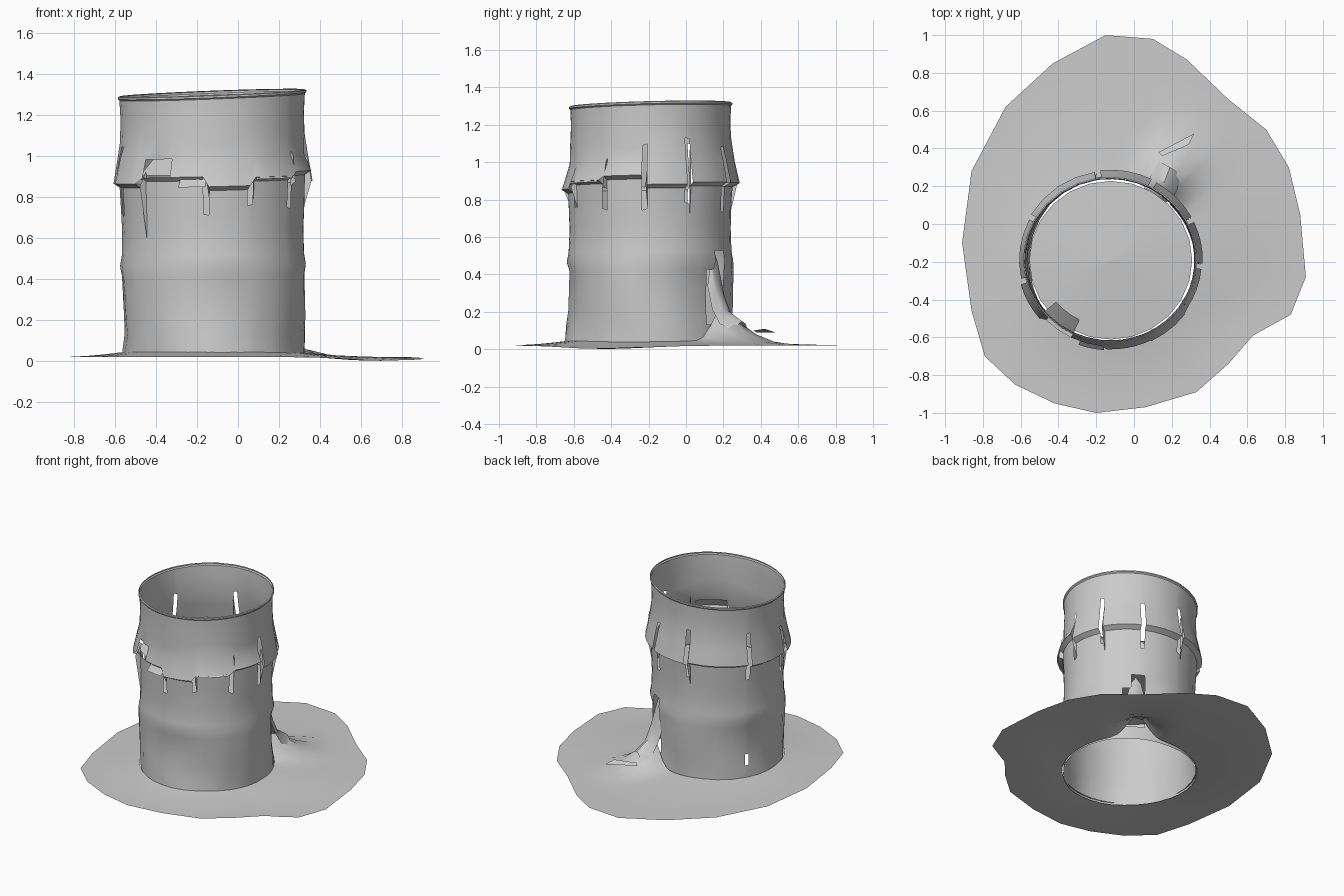
import bpy, bmesh, random
from math import sin, cos, radians, degrees, atan2, exp

random.seed(4)
cube = bpy.data.objects.get("Cube")
if cube:
    bpy.data.objects.remove(cube, do_unlink=True)

# One plain grey for everything
grey = bpy.data.materials.new("plain grey")
grey.use_nodes = True
grey.diffuse_color = (0.6, 0.6, 0.6, 1)
bsdf = next(n for n in grey.node_tree.nodes if n.type == 'BSDF_PRINCIPLED')
bsdf.inputs["Base Color"].default_value = grey.diffuse_color
bsdf.inputs["Roughness"].default_value = 0.8

CX, CY = -0.12, -0.195


def finish(name, bm, angle=35):
    mesh = bpy.data.meshes.new(name)
    bm.to_mesh(mesh)
    bm.free()
    ob = bpy.data.objects.new(name, mesh)
    bpy.context.collection.objects.link(ob)
    mesh.materials.append(grey)
    bpy.ops.object.select_all(action='DESELECT')
    ob.select_set(True)
    bpy.context.view_layer.objects.active = ob
    bpy.ops.object.shade_smooth_by_angle(angle=radians(angle))


def grid(name, rows, closed=False, skip=lambda r, c: False):
    """Skin a list of equal rows of points, leaving out skipped cells."""
    bm = bmesh.new()
    vs = [[bm.verts.new(p) for p in row] for row in rows]
    n = len(rows[0])
    for r in range(len(rows) - 1):
        for c in range(n if closed else n - 1):
            if not skip(r, c):
                d = (c + 1) % n
                bm.faces.new((vs[r][c], vs[r][d], vs[r + 1][d], vs[r + 1][c]))
    loose = [v for v in bm.verts if not v.link_faces]
    bmesh.ops.delete(bm, geom=loose, context='VERTS')
    finish(name, bm)


def plate(name, pts):
    bm = bmesh.new()
    bm.faces.new([bm.verts.new(p) for p in pts])
    finish(name, bm)


def wall_point(a, z, dr=0.0):
    x = (0.44 + 0.01 * z + dr) * cos(a)
    y = (0.44 - 0.008 * z + dr) * sin(a)
    lean = z / 1.3 * (0.038 * x + 0.025 * y)
    return (CX - 0.005 * z + x, CY + 0.005 * z + y, z + lean)


# Barrel wall: buckled panels parted by upright slits at these angles
slits = [-4, 27, 62, 98, 151, 194, 222, 266, 294, 326]
flare = [0.04, 0.04, 0.045, 0.04, 0.035, 0.045, 0.025, 0.04, 0.04, 0.035]
crease = [-0.01, 0, 0, 0.01, 0, 0, 0.03, -0.02, 0.02, 0.04]
COLS = 5
FIRST_FRONT = 6          # panels from here on face the front
profile = [(0.03, 0.006), (0.13, 0), (0.21, 0), (0.42, 0), (0.47, 0.009),
           (0.52, 0), (0.64, -0.004), (0.75, 0), (0.86, 0), (0.88, 0),
           (1.0, 0), (1.09, 0), (1.2, -0.004), (1.29, 0), (1.297, 0.007),
           (1.306, 0.007), (1.31, 0)]
rows = []
for r, (z, dr) in enumerate(profile):
    row = []
    for s, start in enumerate(slits):
        end = slits[s + 1] if s + 1 < len(slits) else slits[0] + 360
        back = s < FIRST_FRONT
        for i in range(COLS):
            a = radians(start + 1.8 + (end - start - 3.6) * i / (COLS - 1))
            zz, d = z, dr
            if r == 8:
                zz += crease[s]
                d += flare[s] * 0.15
            elif r == 9:
                zz += crease[s]
                d += flare[s]
            elif r == 10 and back:
                d += flare[s] * 0.4
            elif r in (7, 11):
                zz += 0.03 * sin(5 * a)
            elif r < 4:
                d += 0.008 * sin(3 * a + r) + random.uniform(-0.003, 0.003)
            row.append(wall_point(a, zz, d))
    rows.append(row)


def wall_gap(r, c):
    sector, col = divmod(c, COLS)
    if col == COLS - 1:
        front = FIRST_FRONT <= sector + 1 < len(slits)
        slit = 7 <= r <= (8 if front else 10)
        vent = sector == 3 and r == 1
    else:
        slit = vent = False
    tear = c in (8, 9) and 1 <= r <= 4 or c == 7 and 1 <= r <= 2
    curled_out = sector == 6 and col < 2 and r == 9
    return slit or vent or tear or curled_out


grid("barrel_wall", rows, True, wall_gap)

# Bent tabs hanging beside the slits
for angle, low, high in ((-4, 0.75, 1.0), (27, 0.7, 1.05), (98, 0.72, 1.05),
                         (222, 0.6, 0.94), (266, 0.79, 0.93),
                         (294, 0.76, 0.92), (326, 0.85, 1.02)):
    a = radians(angle + 2)
    plate("slit_tab", [wall_point(a, low), wall_point(a - 0.02, 0.87, 0.035),
                       wall_point(a, high - 0.02, 0.015), wall_point(a, high)])

# Curled flaps: one folded inward, the others outward
for start, end, z0, z1, d0, d1 in ((219, 244, 0.92, 1.0, 0.005, -0.08),
                                   (250, 266, 0.86, 0.91, 0.045, 0),
                                   (296, 323, 0.89, 0.96, 0.045, 0)):
    grid("curled_flap", [[wall_point(radians(start + (end - start) * i / 3),
                                     z0 + (z1 - z0) * t, d0 + (d1 - d0) * t)
                          for i in range(4)] for t in (0, 0.5, 1)])

# Fill bed across the inside of the barrel
grid("fill_bed", [[wall_point(radians(15 * i), 0.65 + 0.03 * (1 - f),
                              -0.015 - 0.43 * (1 - f)) for i in range(24)]
                  for f in (1, 0.7, 0.35, 0.01)], True)

# Ground sheet with an irregular outline and a hole under the barrel
outline = [(0.91, -0.28), (0.88, 0.05), (0.82, 0.3), (0.7, 0.5), (0.5, 0.66),
           (0.28, 0.87), (0.1, 0.98), (-0.15, 1), (-0.43, 0.85), (-0.68, 0.62),
           (-0.86, 0.28), (-0.91, -0.1), (-0.86, -0.46), (-0.79, -0.7),
           (-0.63, -0.85), (-0.42, -0.95), (-0.2, -1), (0.06, -0.97),
           (0.33, -0.89), (0.5, -0.74), (0.63, -0.59), (0.83, -0.48)]
edge = []
for i, (x, y) in enumerate(outline):
    u, v = outline[(i + 1) % len(outline)]
    edge += [(x, y), ((x + u) / 2, (y + v) / 2)]


def ground_point(x, y, t):
    a = atan2(y - CY, x - CX)
    ix, iy, _ = wall_point(a, 0, 0.005)
    px, py = ix + (x - ix) * t, iy + (y - iy) * t
    away = ((px - ix) ** 2 + (py - iy) ** 2) ** 0.5
    z = 0.02 + 0.025 * (1 - t) ** 2
    z -= 0.02 * exp(-((px - 0.65) ** 2 + (py + 0.4) ** 2) / 0.1)
    z += 0.16 * exp(-((degrees(a) - 57) / 12) ** 2 - (away / 0.2) ** 2)
    return (px, py, z)


grid("ground_sheet", [[ground_point(x, y, t) for x, y in edge]
                      for t in (1, 0.75, 0.5, 0.32, 0.18, 0.08, 0)], True)

# Spill running out of the tear, with a raised scrap at its foot
spill = []
for x, y, z, w in ((0.11, 0.15, 0.52, 0.07), (0.14, 0.18, 0.33, 0.08),
                   (0.16, 0.22, 0.21, 0.08), (0.19, 0.3, 0.15, 0.07)):
    spill.append([(x + 0.85 * w * u, y - 0.5 * w * u, z * (1 - 0.35 * u * u))
                  for u in (1, 0.5, 0, -0.5, -1)])
grid("spill", spill)
plate("spill_scrap", [(0.13, 0.38, 0.09), (0.15, 0.36, 0.1),
                      (0.29, 0.42, 0.11), (0.32, 0.48, 0.09)])
